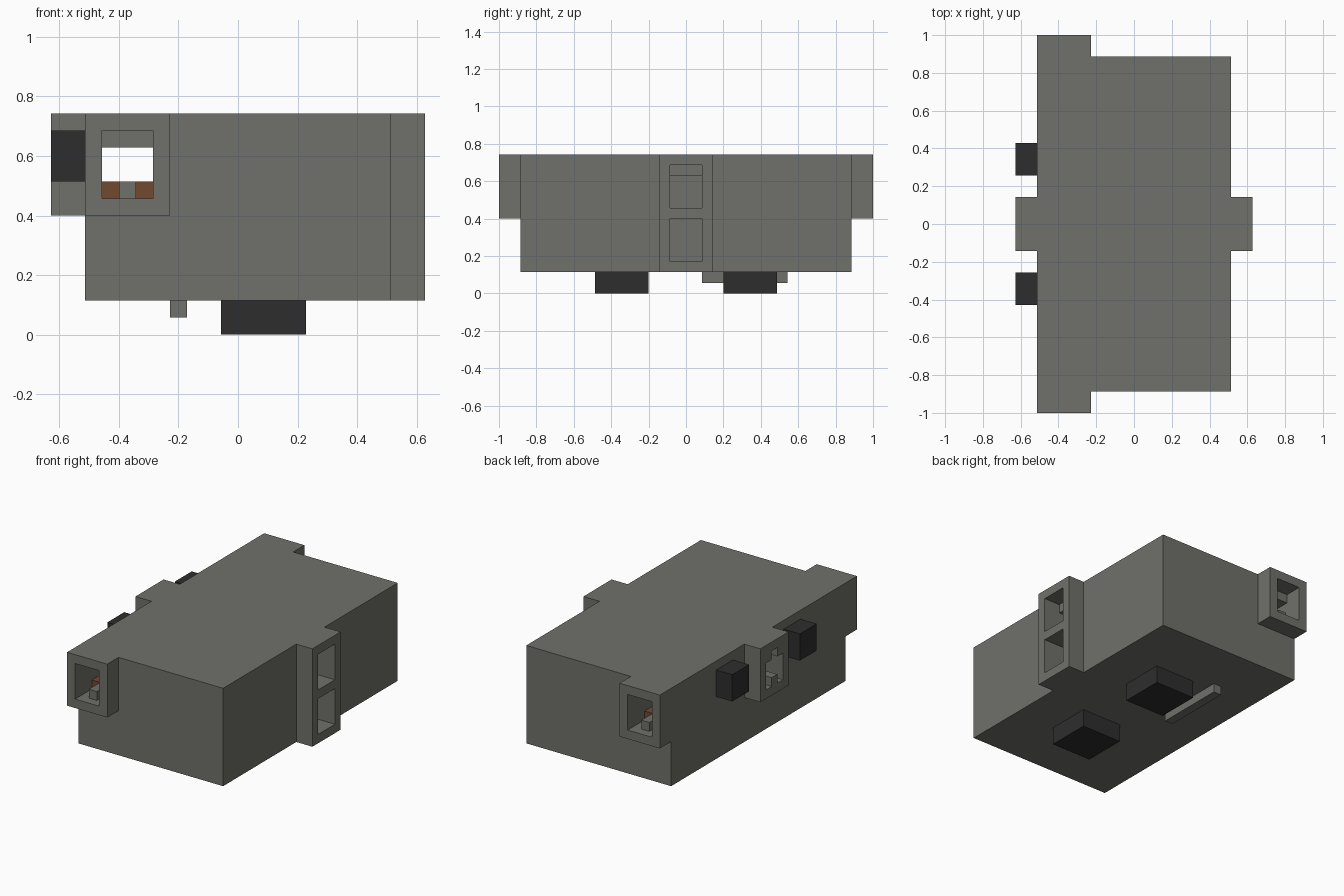
import bpy, bmesh, math
from mathutils import Vector

if "Cube" in bpy.data.objects:
    bpy.data.objects.remove(bpy.data.objects["Cube"], do_unlink=True)

U = 2 / 35  # one block of the modelling grid


def material(name, colour):
    mat = bpy.data.materials.new(name)
    mat.use_nodes = True
    mat.diffuse_color = (*colour, 1)
    bsdf = mat.node_tree.nodes["Principled BSDF"]
    bsdf.inputs["Base Color"].default_value = (*colour, 1)
    bsdf.inputs["Roughness"].default_value = 0.9
    return mat


GREY = material("warm grey", (0.16, 0.16, 0.145))
BLACK = material("soft black", (0.027, 0.027, 0.027))
BROWN = material("copper brown", (0.165, 0.065, 0.03))


def box(name, x, y, z, mat=GREY):
    """Box from (low, high) pairs given in grid blocks."""
    bm = bmesh.new()
    bmesh.ops.create_cube(bm, size=1)
    for v in bm.verts:
        v.co = Vector([(lo + hi) / 2 + c * (hi - lo)
                       for c, (lo, hi) in zip(v.co, (x, y, z))]) * U
    mesh = bpy.data.meshes.new(name)
    bm.to_mesh(mesh)
    bm.free()
    mesh.materials.append(mat)
    obj = bpy.data.objects.new(name, mesh)
    bpy.context.collection.objects.link(obj)
    return obj


def combine(target, tools, operation):
    """Union or cut the target with each tool, then drop the tools."""
    for tool in tools:
        tool.hide_render = True
        mod = target.modifiers.new(operation, "BOOLEAN")
        mod.operation = operation
        mod.solver = "EXACT"
        mod.object = tool
    graph = bpy.context.evaluated_depsgraph_get()
    mesh = bpy.data.meshes.new_from_object(target.evaluated_get(graph))
    target.modifiers.clear()
    target.data = mesh
    for tool in tools:
        bpy.data.objects.remove(tool, do_unlink=True)


# Casing with its side ports and the long beam that sticks out at both ends
casing = box("casing", (-9, 9), (-15.5, 15.5), (2, 13))
combine(casing, [
    box("end_beam", (-9, -4), (-17.5, 17.5), (7, 13)),
    box("tall_port", (8, 11), (-2.5, 2.5), (2, 13)),
    box("keyed_port", (-11, -8), (-2.5, 2.5), (7, 13)),
], "UNION")

# Tunnel through the beam, end pockets and side sockets
cuts = [
    box("tunnel_cut", (-8, -5), (-18, 18), (8, 11)),
    box("lower_socket_cut", (8, 12), (-1.5, 1.5), (3, 7)),
    box("upper_socket_cut", (8, 12), (-1.5, 1.5), (8, 11)),
    box("upper_lip_cut", (9, 12), (-1.5, 1.5), (10.5, 12)),
    box("key_middle_cut", (-12, -8.5), (-1.5, 1.5), (9, 11)),
    box("key_notch_cut", (-12, -8.5), (-0.5, 0.5), (10.5, 12)),
]
for s in (-1, 1):
    cuts.append(box("pocket_cut", (-8, -5), sorted((s * 15.5, s * 18)), (10.5, 12)))
    cuts.append(box("key_leg_cut", (-12, -8.5), sorted((s * 0.5, s * 1.5)), (8, 9.5)))
combine(casing, cuts, "DIFFERENCE")

# Tidy the flat faces
bm = bmesh.new()
bm.from_mesh(casing.data)
bmesh.ops.remove_doubles(bm, verts=bm.verts, dist=0.0001)
bmesh.ops.dissolve_limit(bm, angle_limit=math.radians(1),
                         verts=bm.verts, edges=bm.edges)
bm.to_mesh(casing.data)
bm.free()

# Contact bars lying on the tunnel floor
box("right_contact_bar", (-8, -7), (-14.5, 14.5), (8, 9), BROWN)
box("left_contact_bar", (-6, -5), (-14.5, 14.5), (8, 9), BROWN)
box("centre_ridge", (-7, -6), (-16.5, 16.5), (8, 9))

# Mirrored feet and side pads
for side, s in (("front", -1), ("back", 1)):
    box(side + "_foot", (-1, 4), sorted((s * 3.5, s * 8.5)), (0, 2), BLACK)
    box(side + "_side_pad", (-11, -9), sorted((s * 4.5, s * 7.5)), (9, 12), BLACK)

# Narrow strip under the casing
box("bottom_strip", (-4, -3), (1.5, 9.5), (1, 2))
